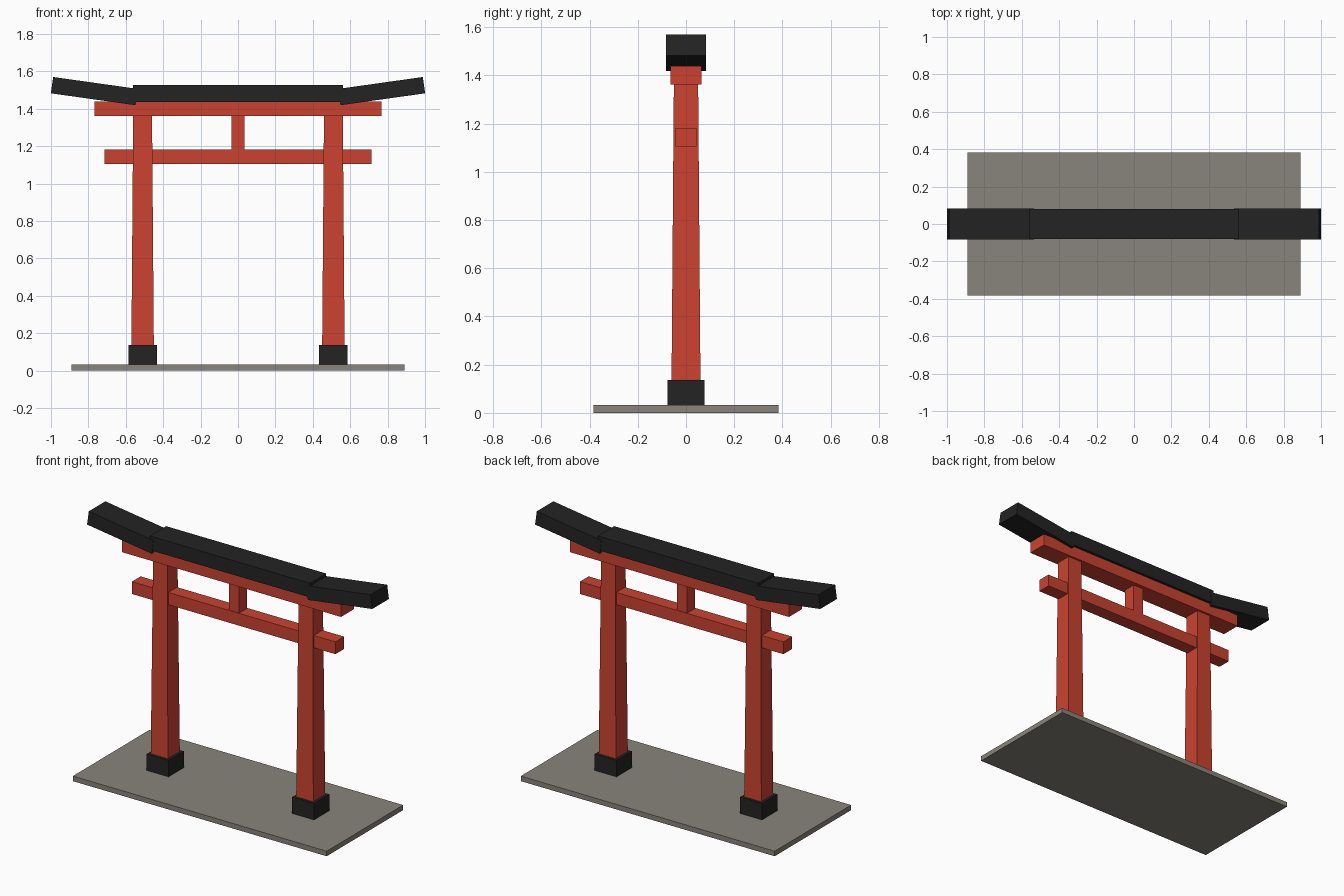
import bpy, bmesh, math
from mathutils import Matrix

if "Cube" in bpy.data.objects:
    bpy.data.objects.remove(bpy.data.objects["Cube"])


def material(name, rgb):
    m = bpy.data.materials.new(name)
    m.diffuse_color = (*rgb, 1)
    m.use_nodes = True
    m.node_tree.nodes["Principled BSDF"].inputs["Base Color"].default_value = m.diffuse_color
    return m


RED = material("red_paint", (0.60, 0.055, 0.03))
BLACK = material("black_paint", (0.017, 0.017, 0.017))
STONE = material("stone", (0.25, 0.23, 0.20))


def box(name, mat, centre, size, taper=1.0, tilt=0.0):
    """Box with an optional narrower top and a tilt about the y axis."""
    bm = bmesh.new()
    bmesh.ops.create_cube(bm, size=1)
    for v in bm.verts:
        k = taper if v.co.z > 0 else 1.0
        v.co = (v.co.x * size[0] * k, v.co.y * size[1] * k, v.co.z * size[2])
    bm.transform(Matrix.Rotation(tilt, 4, 'Y'))
    mesh = bpy.data.meshes.new(name)
    bm.to_mesh(mesh)
    bm.free()
    mesh.materials.append(mat)
    ob = bpy.data.objects.new(name, mesh)
    ob.location = centre
    bpy.context.collection.objects.link(ob)
    return ob


# Stone base
box("base_slab", STONE, (0, 0, 0.016), (1.78, 0.766, 0.032))

# Paired posts, footings and upswept roof ends
for side, s in (("left", -1), ("right", 1)):
    box(side + "_footing", BLACK, (s * 0.51, 0, 0.084), (0.153, 0.153, 0.104))
    box(side + "_post", RED, (s * 0.51, 0, 0.748), (0.12, 0.12, 1.228), taper=0.84)
    box(side + "_lintel_end", BLACK, (s * 0.768, 0, 1.494), (0.457, 0.166, 0.088),
        tilt=-s * math.radians(8))

# Crossbeams, centre strut and top lintel
box("lower_beam", RED, (0, 0, 1.143), (1.428, 0.087, 0.078))
box("centre_strut", RED, (0, 0, 1.272), (0.072, 0.08, 0.18))
box("upper_beam", RED, (0, 0, 1.4), (1.534, 0.128, 0.076))
box("top_lintel", BLACK, (0, 0, 1.482), (1.122, 0.162, 0.09))
